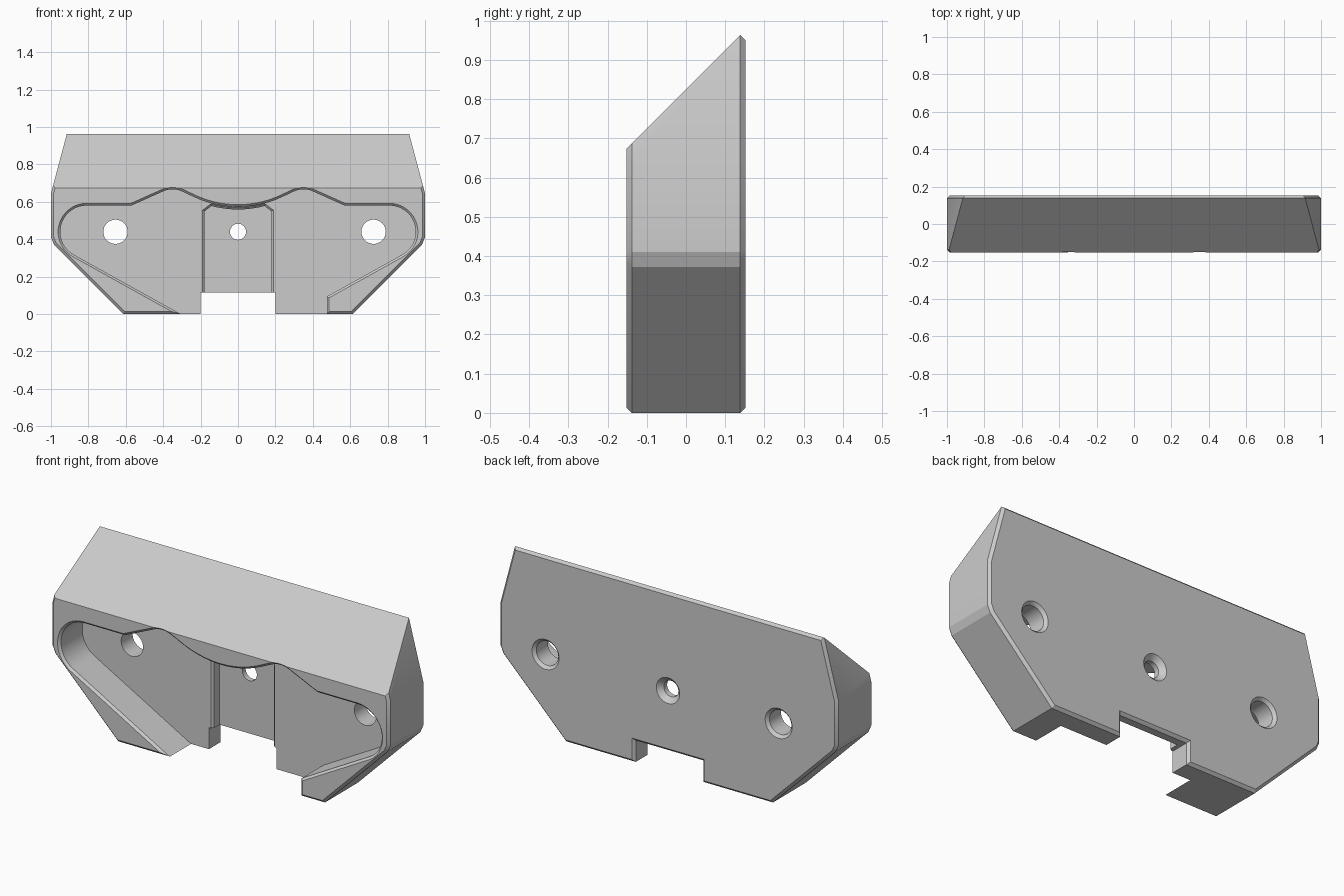
import bpy, bmesh
from math import sin, cos, radians, pi
from mathutils import Vector

if "Cube" in bpy.data.objects:
    bpy.data.objects.remove(bpy.data.objects["Cube"])


def arc(cx, cz, r, a0, a1, n):
    """Points along an arc in the x-z plane, angles in degrees."""
    return [(cx + r * cos(radians(a0 + (a1 - a0) * i / n)),
             cz + r * sin(radians(a0 + (a1 - a0) * i / n))) for i in range(n + 1)]


def offset(pts, d):
    """Grow a counter-clockwise polygon outward by d with mitred corners."""
    out = []
    for i, p in enumerate(pts):
        a, b, c = Vector(pts[i - 1]), Vector(p), Vector(pts[(i + 1) % len(pts)])
        e, f = (b - a).normalized(), (c - b).normalized()
        n, m = Vector((e.y, -e.x)), Vector((f.y, -f.x))
        out.append(b + (n + m) * (d / (1 + n.dot(m))))
    return out


def loft(name, pts, levels):
    """Solid through copies of a profile; levels are (y, outward offset)."""
    bm = bmesh.new()
    rings = [[bm.verts.new((p[0], y, p[1])) for p in offset(pts, d)] for y, d in levels]
    for r, s in zip(rings, rings[1:]):
        for i in range(len(r)):
            bm.faces.new((r[i - 1], r[i], s[i], s[i - 1]))
    bm.faces.new(rings[0])
    bm.faces.new(rings[-1])
    bmesh.ops.recalc_face_normals(bm, faces=bm.faces[:])
    me = bpy.data.meshes.new(name)
    bm.to_mesh(me)
    bm.free()
    ob = bpy.data.objects.new(name, me)
    bpy.context.collection.objects.link(ob)
    return ob


def cut(body, cutter):
    cutter.hide_render = True
    mod = body.modifiers.new("cut", 'BOOLEAN')
    mod.operation, mod.solver, mod.object = 'DIFFERENCE', 'EXACT', cutter
    bpy.context.view_layer.objects.active = body
    bpy.ops.object.modifier_apply(modifier=mod.name)
    bpy.data.objects.remove(cutter)


def mirrored(right):
    """Right-hand points followed by their mirror images."""
    return right + [(-x, z) for x, z in reversed(right)]


# Block with chamfered front and back edges and a notch at the bottom
C = 0.014
outline = mirrored([(0.2, 0.115), (0.2, 0), (0.612, 0), (0.984, 0.372), (1, 0.41),
                    (1, 0.645), (0.915, 0.964)])
block = loft("block", outline, [(-0.152, -C), (-0.152 + C, 0), (0.152 - C, 0), (0.152, -C)])

# Sloped top, sliced at 45 degrees
bm = bmesh.new()
bm.from_mesh(block.data)
bmesh.ops.bisect_plane(bm, geom=bm.verts[:] + bm.edges[:] + bm.faces[:], dist=1e-5,
                       plane_co=(0, 0, 0.825), plane_no=(0, -1, 1), clear_outer=True)
bmesh.ops.holes_fill(bm, edges=[e for e in bm.edges if e.is_boundary], sides=0)
bmesh.ops.recalc_face_normals(bm, faces=bm.faces[:])
bm.to_mesh(block.data)
bm.free()

# Front pocket: rounded ends, wavy top, open at the bottom
right_end = arc(0.81, 0.44, 0.14, -61, 90, 18)
wave = [(0.57, 0.58)] + arc(0.35, 0.547, 0.12, 65, 115, 8)
middle = arc(0, 1.123, 0.55, -65, -115, 14)
upper = right_end + wave
pocket = ([(-0.245, -0.05), (0.475, -0.05), (0.475, 0.094)] + upper + middle
          + [(-x, z) for x, z in reversed(upper)])
pocket[0] = (-0.878 + (0.317 + 0.05) / 0.554, -0.05)
cut(block, loft("pocket_cutter", pocket,
                [(0.04, 0), (-0.14, 0), (-0.172, 0.032)]))

# Deeper central channel with a chamfered rim
top = [(x, z - 0.014) for x, z in arc(0, 1.123, 0.55, -75, -105, 8)]
channel = [(-0.178, 0.05), (0.178, 0.05), (0.178, 0.55)] + top + [(-0.178, 0.55)]
cut(block, loft("channel_cutter", channel,
                [(0.098, 0), (0.051, 0), (0.038, 0.013)]))

# Screw holes with countersinks on the back
for x, r, sink in ((-0.655, 0.065, 0.015), (0, 0.043, 0.026), (0.725, 0.065, 0.015)):
    ring = arc(x, 0.44, r, 0, 360, 32)[:-1]
    cut(block, loft("hole_cutter", ring,
                    [(-0.3, 0), (0.152 - sink, 0), (0.172, sink + 0.02)]))

# Finish
bpy.ops.object.select_all(action='DESELECT')
block.select_set(True)
bpy.context.view_layer.objects.active = block
bpy.ops.object.shade_smooth_by_angle(angle=radians(20))
